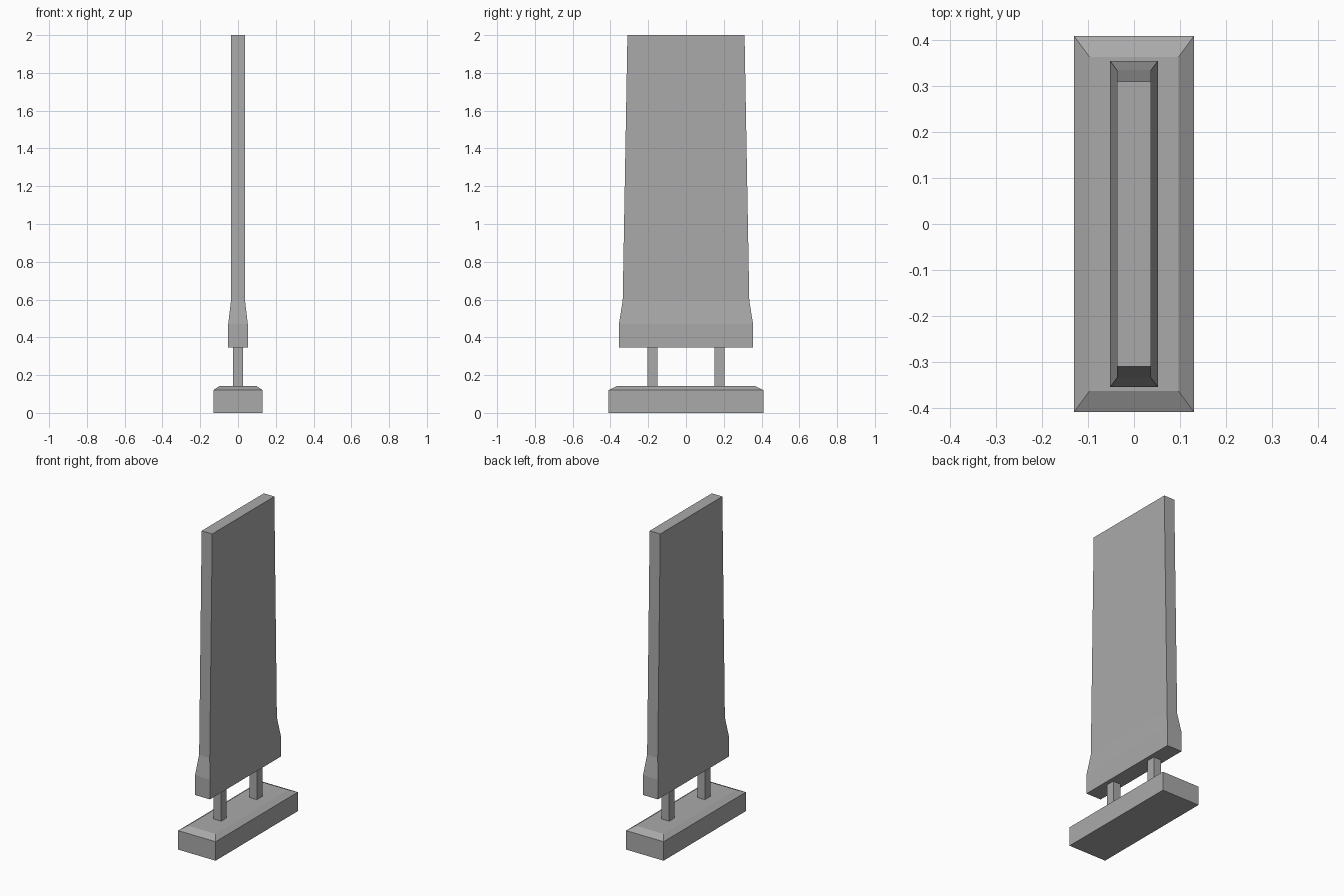
import bpy
import bmesh

cube = bpy.data.objects.get("Cube")
if cube:
    bpy.data.objects.remove(cube, do_unlink=True)

grey = bpy.data.materials.new("mid_grey")
grey.use_nodes = True
colour = (0.4, 0.4, 0.4, 1)
grey.diffuse_color = colour
grey.node_tree.nodes["Principled BSDF"].inputs["Base Color"].default_value = colour


def loft(name, sections, y=0):
    """Stack rectangles given as (half width x, half depth y, z) into a closed solid."""
    bm = bmesh.new()
    rings = [[bm.verts.new((sx * hx, y + sy * hy, z))
              for sx, sy in ((-1, -1), (1, -1), (1, 1), (-1, 1))]
             for hx, hy, z in sections]
    bm.faces.new(rings[0][::-1])
    bm.faces.new(rings[-1])
    for low, high in zip(rings, rings[1:]):
        for i in range(4):
            j = (i + 1) % 4
            bm.faces.new((low[i], low[j], high[j], high[i]))
    bmesh.ops.recalc_face_normals(bm, faces=bm.faces)
    mesh = bpy.data.meshes.new(name)
    bm.to_mesh(mesh)
    bm.free()
    mesh.materials.append(grey)
    obj = bpy.data.objects.new(name, mesh)
    bpy.context.collection.objects.link(obj)
    return obj


# Plinth with chamfered top
loft("base", [(0.131, 0.41, 0), (0.131, 0.41, 0.12), (0.097, 0.364, 0.143)])

# Two square posts
for name, side in (("front_post", -1), ("back_post", 1)):
    loft(name, [(0.026, 0.027, 0.143), (0.026, 0.027, 0.345)], y=side * 0.178)

# Tall tapering panel with a flared foot
loft("sign_panel", [(0.052, 0.355, 0.345), (0.052, 0.355, 0.47),
                    (0.037, 0.335, 0.595), (0.037, 0.31, 2)])
